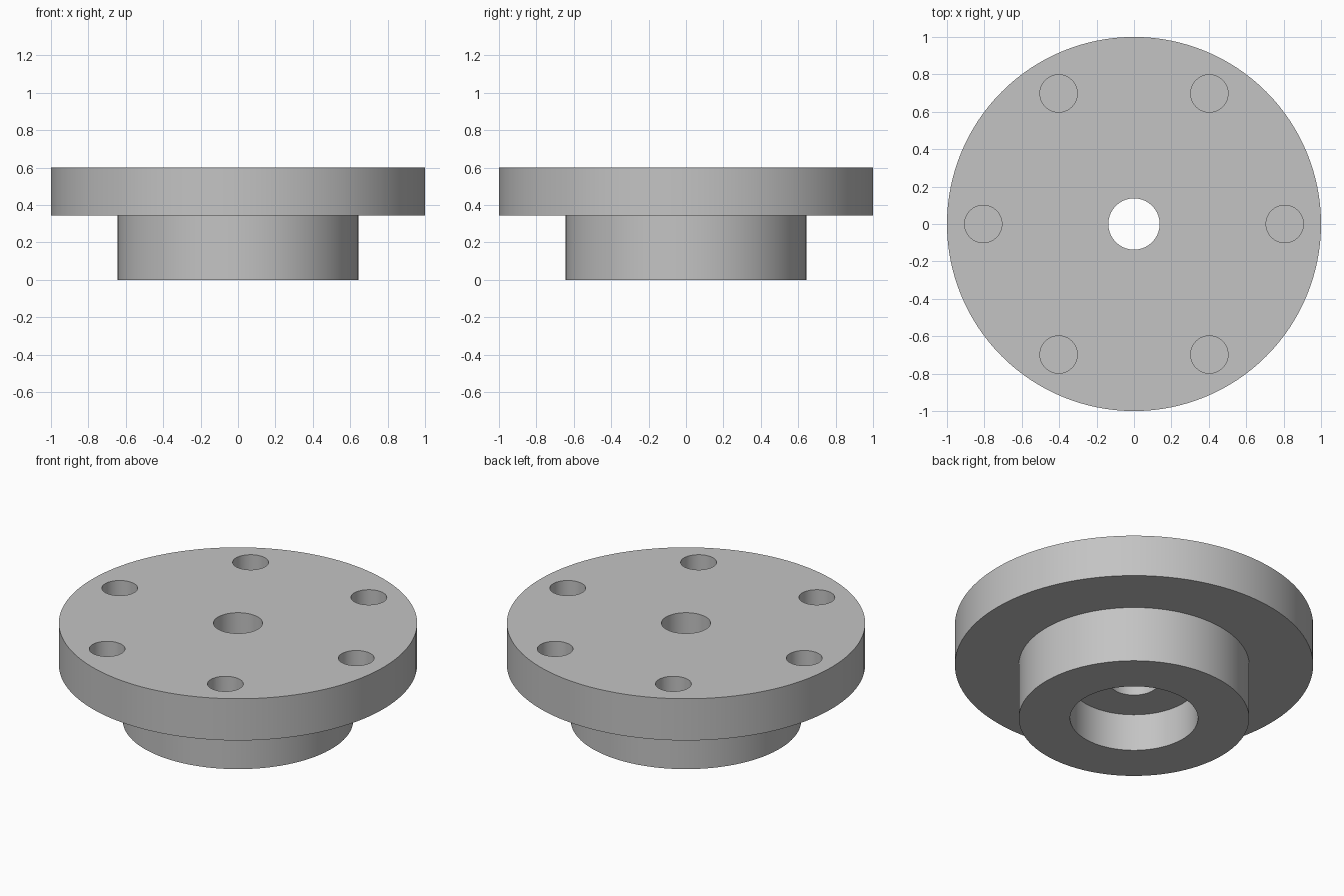
import bpy, bmesh, math

if "Cube" in bpy.data.objects:
    bpy.data.objects.remove(bpy.data.objects["Cube"], do_unlink=True)

SEGMENTS = 128
TOP, STEP = 0.6, 0.343                # top and underside of the flange
FLANGE_R, HUB_R = 1.0, 0.643
BORE_R, RECESS_R, RECESS_DEPTH = 0.137, 0.357, 0.229
HOLE_R, HOLE_CIRCLE, HOLE_DEPTH = 0.1, 0.806, 0.2

grey = bpy.data.materials.new("plain grey")
grey.use_nodes = True
colour = (0.55, 0.55, 0.55, 1)
grey.diffuse_color = colour
grey.node_tree.nodes["Principled BSDF"].inputs["Base Color"].default_value = colour


def lathe(name, profile):
    """Revolve a closed (radius, height) profile around z."""
    bm = bmesh.new()
    verts = [bm.verts.new((r, 0, z)) for r, z in profile]
    edges = [bm.edges.new((v, verts[i - 1])) for i, v in enumerate(verts)]
    bmesh.ops.spin(bm, geom=verts + edges, cent=(0, 0, 0), axis=(0, 0, 1),
                   angle=math.tau, steps=SEGMENTS, use_merge=True)
    bmesh.ops.remove_doubles(bm, verts=bm.verts, dist=1e-5)
    bmesh.ops.recalc_face_normals(bm, faces=bm.faces)
    mesh = bpy.data.meshes.new(name)
    bm.to_mesh(mesh)
    bm.free()
    obj = bpy.data.objects.new(name, mesh)
    bpy.context.collection.objects.link(obj)
    mesh.materials.append(grey)
    return obj


# Flange and hub in one turned body, with the bore and the recess below
body = lathe("flanged_hub", [
    (BORE_R, TOP), (FLANGE_R, TOP), (FLANGE_R, STEP), (HUB_R, STEP),
    (HUB_R, 0), (RECESS_R, 0), (RECESS_R, RECESS_DEPTH), (BORE_R, RECESS_DEPTH)])

# Six blind holes around the flange
bm = bmesh.new()
for i in range(6):
    a = math.tau * i / 6
    ring = bmesh.ops.create_cone(bm, cap_ends=True, segments=48, radius1=HOLE_R,
                                 radius2=HOLE_R, depth=2 * HOLE_DEPTH)
    bmesh.ops.translate(bm, verts=ring["verts"],
                        vec=(HOLE_CIRCLE * math.cos(a), HOLE_CIRCLE * math.sin(a), TOP))
mesh = bpy.data.meshes.new("hole_cutters")
bm.to_mesh(mesh)
bm.free()
mesh.materials.append(grey)
cutter = bpy.data.objects.new("hole_cutters", mesh)
bpy.context.collection.objects.link(cutter)
cutter.hide_render = True

cut = body.modifiers.new("holes", 'BOOLEAN')
cut.operation = 'DIFFERENCE'
cut.solver = 'EXACT'
cut.object = cutter

bpy.ops.object.select_all(action='DESELECT')
bpy.context.view_layer.objects.active = body
body.select_set(True)
bpy.ops.object.modifier_apply(modifier=cut.name)
bpy.data.objects.remove(cutter, do_unlink=True)
bpy.ops.object.shade_smooth_by_angle(angle=math.radians(30))
